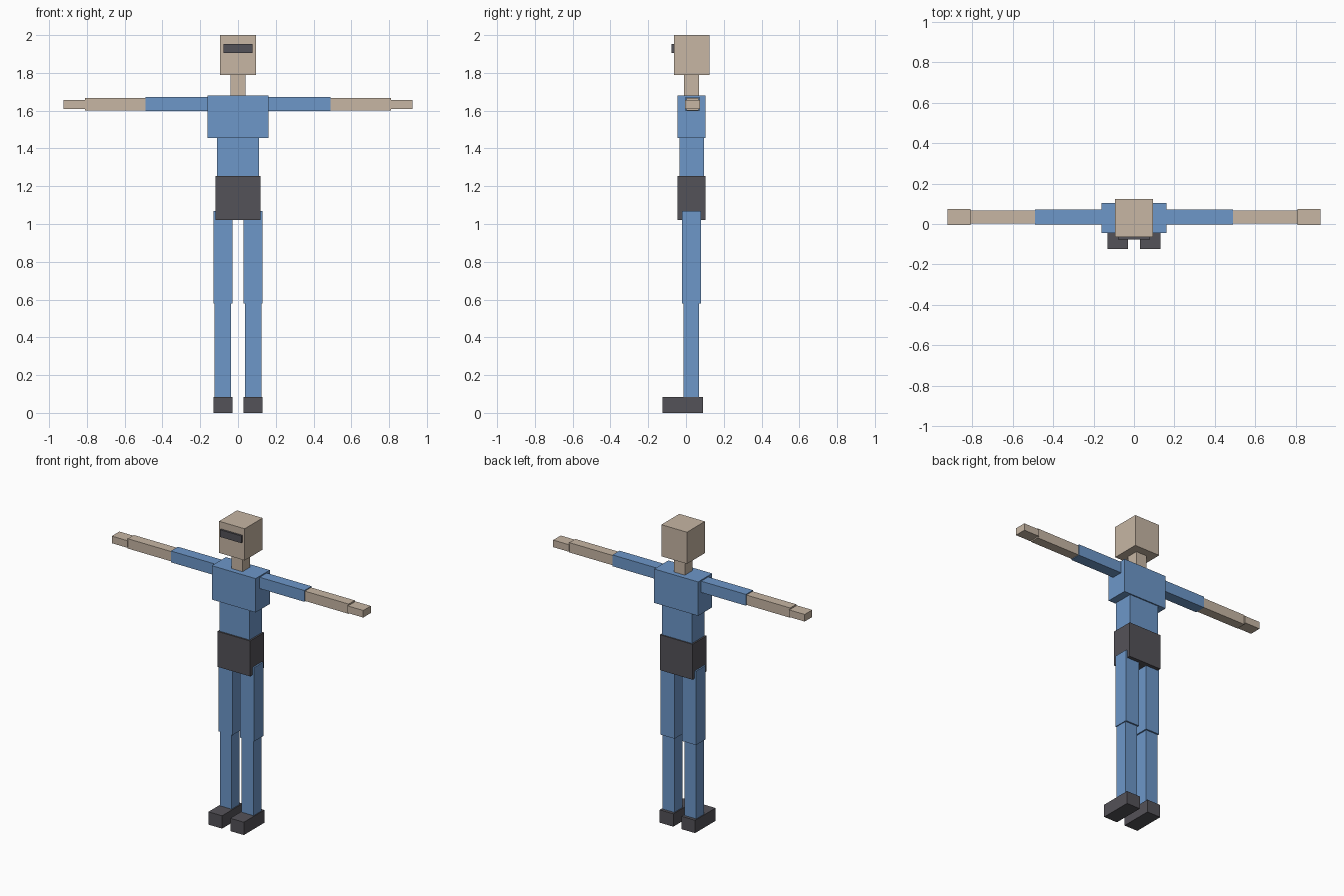
import bpy
import bmesh
from mathutils import Matrix

if "Cube" in bpy.data.objects:
    bpy.data.objects.remove(bpy.data.objects["Cube"])


def material(name, rgb):
    """Flat material from 0-255 screen values."""
    def lin(c):
        c /= 255
        return c / 12.92 if c <= 0.04045 else ((c + 0.055) / 1.055) ** 2.4
    m = bpy.data.materials.new(name)
    m.diffuse_color = (*[lin(c) for c in rgb], 1)
    m.use_nodes = True
    m.node_tree.nodes["Principled BSDF"].inputs["Base Color"].default_value = m.diffuse_color
    return m


skin = material("skin", (199, 182, 164))
blue = material("blue_cloth", (109, 151, 201))
dark = material("dark_grey", (84, 82, 88))


def box(name, mat, x, y, z):
    """Box between the (low, high) limits on each axis."""
    bm = bmesh.new()
    bmesh.ops.create_cube(bm, size=1)
    size = [b - a for a, b in (x, y, z)]
    bmesh.ops.transform(bm, matrix=Matrix.Diagonal((*size, 1)), verts=bm.verts)
    me = bpy.data.meshes.new(name)
    bm.to_mesh(me)
    bm.free()
    me.materials.append(mat)
    ob = bpy.data.objects.new(name, me)
    ob.location = [(a + b) / 2 for a, b in (x, y, z)]
    bpy.context.collection.objects.link(ob)


def pair(name, mat, x, y, z):
    """Matching boxes on both sides of the body."""
    box("left_" + name, mat, x, y, z)
    box("right_" + name, mat, (-x[1], -x[0]), y, z)


# Head and neck
box("head", skin, (-0.094, 0.094), (-0.064, 0.124), (1.79, 2.0))
box("visor", dark, (-0.078, 0.078), (-0.077, -0.06), (1.905, 1.953))
box("neck", skin, (-0.04, 0.04), (-0.01, 0.07), (1.68, 1.79))

# Torso
box("chest", blue, (-0.161, 0.161), (-0.045, 0.103), (1.455, 1.68))
box("waist", blue, (-0.11, 0.11), (-0.035, 0.095), (1.25, 1.455))
box("hips", dark, (-0.12, 0.12), (-0.045, 0.103), (1.02, 1.255))

# Arms
pair("upper_arm", blue, (0.155, 0.49), (-0.003, 0.071), (1.598, 1.673))
pair("forearm", skin, (0.49, 0.811), (0.002, 0.066), (1.602, 1.667))
pair("hand", skin, (0.808, 0.923), (-0.005, 0.074), (1.61, 1.657))

# Legs and shoes
pair("thigh", blue, (0.028, 0.13), (-0.02, 0.08), (0.58, 1.07))
pair("shin", blue, (0.037, 0.124), (-0.014, 0.07), (0.08, 0.58))
pair("shoe", dark, (0.03, 0.13), (-0.124, 0.09), (0.0, 0.085))
